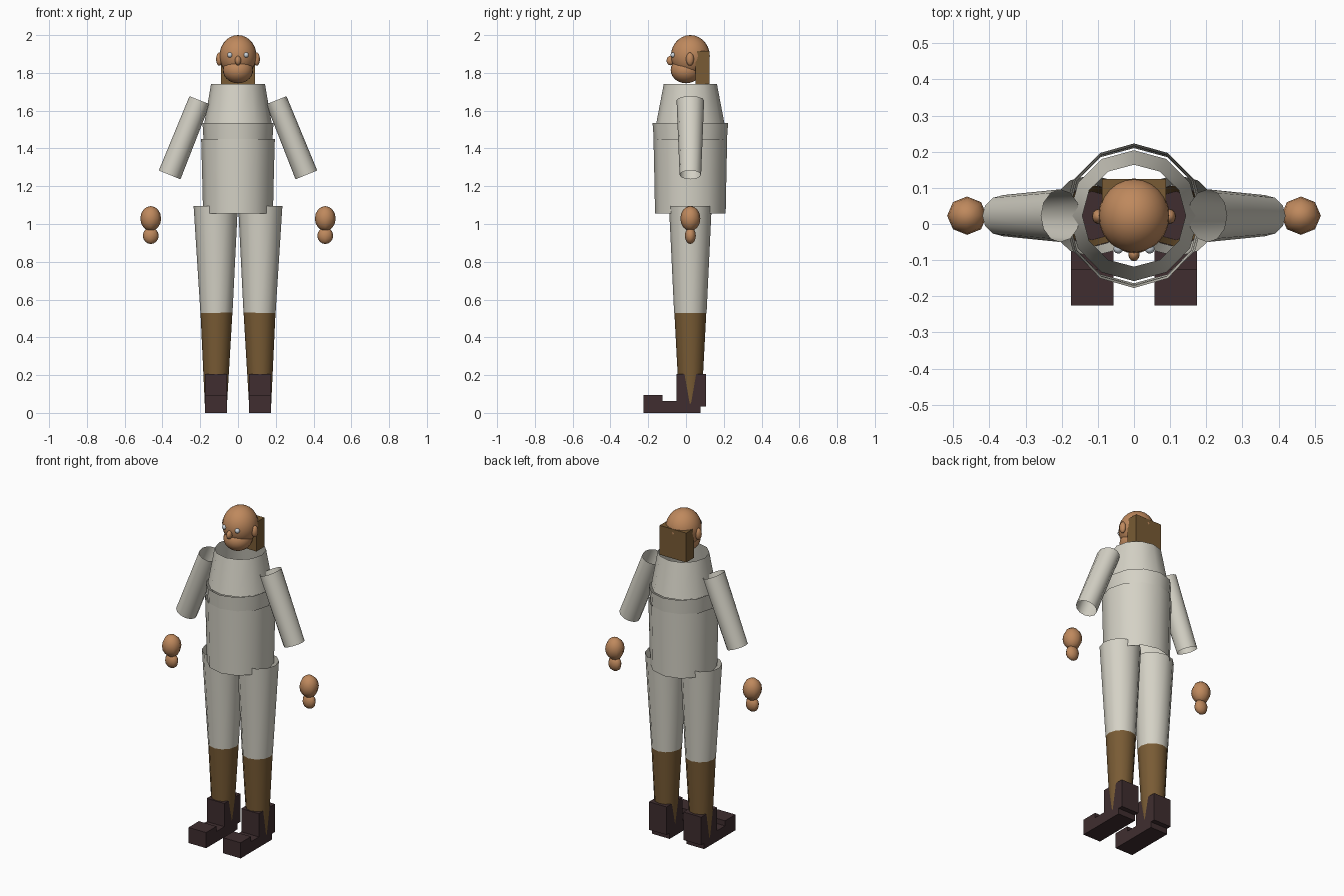
import bpy, bmesh, math
from mathutils import Vector, Matrix

if "Cube" in bpy.data.objects:
    bpy.data.objects.remove(bpy.data.objects["Cube"])

CY = 0.023  # depth of the body axis


def material(name, rgb):
    m = bpy.data.materials.new(name)
    m.diffuse_color = (*rgb, 1)
    m.use_nodes = True
    m.node_tree.nodes["Principled BSDF"].inputs["Base Color"].default_value = m.diffuse_color
    return m


CLOTH = material("pale cloth", (0.66, 0.64, 0.56))
SKIN = material("skin", (0.52, 0.25, 0.11))
BROWN = material("brown", (0.19, 0.105, 0.035))
LEATHER = material("dark leather", (0.05, 0.027, 0.029))
EYE = material("eye grey", (0.6, 0.65, 0.7))


def finish(bm, name, mat, smooth):
    me = bpy.data.meshes.new(name)
    bm.to_mesh(me)
    bm.free()
    me.materials.append(mat)
    for p in me.polygons:
        p.use_smooth = smooth
    ob = bpy.data.objects.new(name, me)
    bpy.context.collection.objects.link(ob)
    return ob


def tube(name, mat, rings, n=12):
    """Open tube; each ring is (centre, x radius, y radius), tilted to the axis."""
    bm = bmesh.new()
    axis = (Vector(rings[-1][0]) - Vector(rings[0][0])).normalized()
    if axis.z < 0:
        axis = -axis
    tilt = Vector((0, 0, 1)).rotation_difference(axis)
    loops = []
    for c, rx, ry in rings:
        loops.append([bm.verts.new(Vector(c) + tilt @ Vector((
            rx * math.cos(2 * math.pi * i / n), ry * math.sin(2 * math.pi * i / n), 0)))
            for i in range(n)])
    for a, b in zip(loops, loops[1:]):
        for i in range(n):
            j = (i + 1) % n
            bm.faces.new((b[i], b[j], a[j], a[i]))
    return finish(bm, name, mat, True)


def ball(name, mat, c, r, seg=24, rings=14):
    bm = bmesh.new()
    bmesh.ops.create_uvsphere(bm, u_segments=seg, v_segments=rings, radius=1,
                              matrix=Matrix.Translation(c) @ Matrix.Diagonal((*r, 1)))
    return finish(bm, name, mat, True)


def box(name, mat, lo, hi):
    lo, hi = Vector(lo), Vector(hi)
    bm = bmesh.new()
    bmesh.ops.create_cube(bm, size=1, matrix=Matrix.Translation((lo + hi) / 2)
                          @ Matrix.Diagonal((*(hi - lo), 1)))
    return finish(bm, name, mat, False)


# Torso: shoulder cone, chest band and body, all open tubes
tube("shoulders", CLOTH, [((0, CY, 1.74), 0.143, 0.141), ((0, CY, 1.53), 0.179, 0.181)])
tube("chest_band", CLOTH, [((0, CY, 1.535), 0.188, 0.2), ((0, CY, 1.44), 0.182, 0.193)])
tube("body", CLOTH, [((0, CY, 1.45), 0.195, 0.195), ((0, CY, 1.27), 0.19, 0.191),
                     ((0, CY, 1.055), 0.185, 0.187)])

# Head, jaw and face
ball("head", SKIN, (0, CY, 1.89), (0.098, 0.103, 0.11))
ball("jaw", SKIN, (0, 0.0, 1.815), (0.08, 0.081, 0.07))
ball("nose", SKIN, (0, -0.083, 1.865), (0.016, 0.02, 0.025), 12, 8)
box("neck", BROWN, (-0.089, 0.05, 1.737), (0.089, 0.125, 1.915))

for side, s in (("left", 1), ("right", -1)):
    # Face details
    ball(side + "_eye", EYE, (s * 0.043, -0.068, 1.895), (0.014, 0.014, 0.014), 12, 8)
    ball(side + "_ear", SKIN, (s * 0.099, 0.021, 1.873), (0.017, 0.021, 0.035), 12, 8)
    # Sleeve
    tube(side + "_sleeve", CLOTH, [((s * 0.203, CY, 1.655), 0.058, 0.073),
                                   ((s * 0.362, CY, 1.26), 0.062, 0.057)])
    # Hand
    ball(side + "_palm", SKIN, (s * 0.462, CY, 1.029), (0.055, 0.053, 0.066), 8, 8)
    ball(side + "_fingers", SKIN, (s * 0.462, CY, 0.938), (0.042, 0.029, 0.044), 8, 8)
    # Leg
    tube(side + "_thigh", CLOTH, [((s * 0.118, CY, 1.095), 0.117, 0.113),
                                  ((s * 0.114, CY, 0.53), 0.085, 0.086)])
    tube(side + "_shin", BROWN, [((s * 0.114, CY, 0.54), 0.085, 0.085),
                                 ((s * 0.117, CY, 0.05), 0.059, 0.059)])
    # Boot: ankle block, sole and toe cap
    x0, x1 = sorted((s * 0.057, s * 0.175))
    box(side + "_boot_ankle", LEATHER, (x0, -0.05, 0.035), (x1, 0.105, 0.205))
    box(side + "_boot_sole", LEATHER, (x0, -0.224, 0), (x1, 0.076, 0.064))
    box(side + "_boot_toe", LEATHER, (x0, -0.225, 0.002), (x1, -0.125, 0.095))
